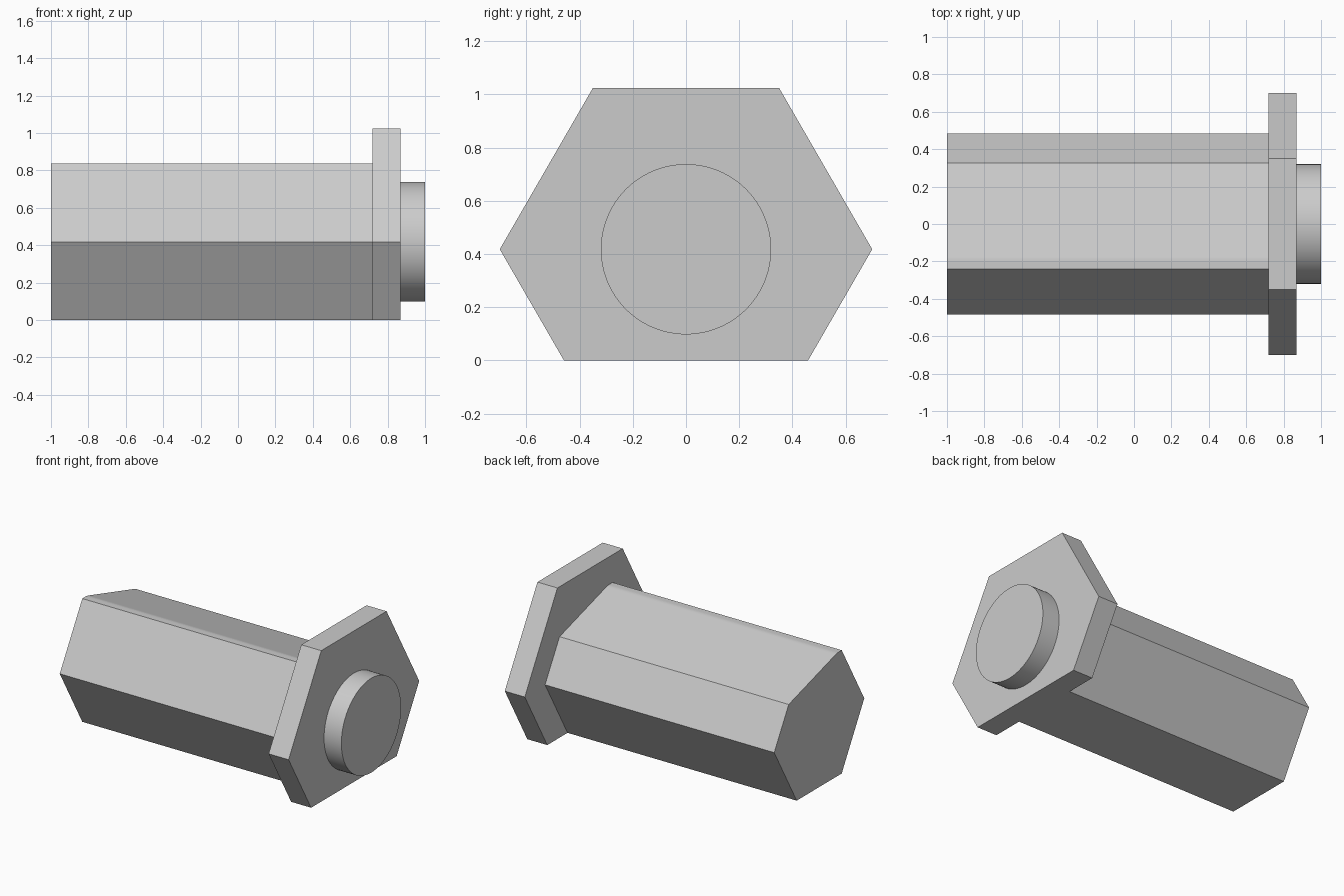
import bpy, bmesh, math
from mathutils import Vector

cube = bpy.data.objects.get("Cube")
if cube:
    bpy.data.objects.remove(cube, do_unlink=True)

grey = bpy.data.materials.new("plain grey")
grey.use_nodes = True
colour = (0.6, 0.6, 0.6, 1)
grey.diffuse_color = colour
grey.node_tree.nodes["Principled BSDF"].inputs["Base Color"].default_value = colour

AXIS_Z = 0.418  # height of the shared centre line


def ring(radius, sides):
    """Regular polygon in the y-z plane, with a corner pointing along +y."""
    steps = [2 * math.pi * i / sides for i in range(sides)]
    return [(radius * math.cos(a), AXIS_Z + radius * math.sin(a)) for a in steps]


def prism(name, profile, x0, x1, smooth=False):
    """Extrude a y-z profile along x."""
    bm = bmesh.new()
    cap = bm.faces.new([bm.verts.new((x0, y, z)) for y, z in profile])
    out = bmesh.ops.extrude_face_region(bm, geom=[cap], use_keep_orig=True)
    moved = [v for v in out["geom"] if isinstance(v, bmesh.types.BMVert)]
    bmesh.ops.translate(bm, vec=(x1 - x0, 0, 0), verts=moved)
    bmesh.ops.recalc_face_normals(bm, faces=bm.faces)
    mesh = bpy.data.meshes.new(name)
    bm.to_mesh(mesh)
    bm.free()
    mesh.materials.append(grey)
    obj = bpy.data.objects.new(name, mesh)
    bpy.context.collection.objects.link(obj)
    if smooth:
        bpy.ops.object.select_all(action="DESELECT")
        obj.select_set(True)
        bpy.context.view_layer.objects.active = obj
        bpy.ops.object.shade_smooth_by_angle(angle=math.radians(30))
    return obj


# Shaft: hexagon whose back top corner is cut by a slope, with a small fillet
hexagon = ring(AXIS_Z / math.sin(math.pi / 3), 6)
top = hexagon[2][1]
slope_end = Vector((0.327, 0.685))
bend = Vector((-0.19, top))
start = bend - Vector((0.015, 0))
end = bend + (slope_end - bend).normalized() * 0.015
fillet = []
for i in range(5):
    t = i / 4
    fillet.append(tuple(end * (1 - t) ** 2 + bend * 2 * t * (1 - t) + start * t ** 2))
prism("shaft", [hexagon[0], tuple(slope_end)] + fillet + hexagon[2:], -1, 0.72)

# Flange: larger hexagon trimmed flat at the bottom
R = 0.7
half_base = R - AXIS_Z / math.tan(math.pi / 3)
prism("flange", ring(R, 6)[:4] + [(-half_base, 0), (half_base, 0)], 0.72, 0.87)

# Round boss on the end
prism("boss", ring(0.32, 96), 0.87, 1, smooth=True)
